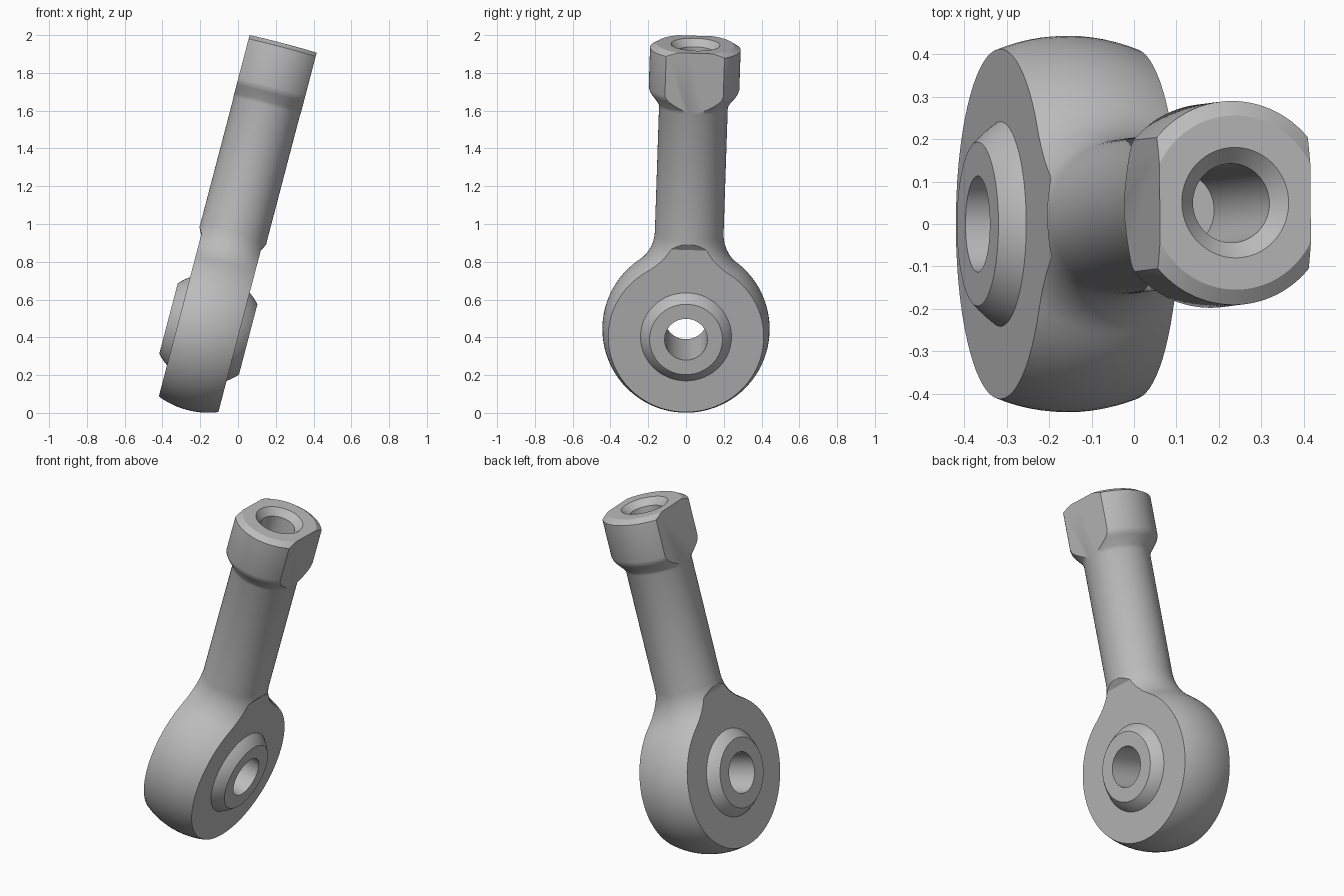
import bpy, bmesh
from math import sin, cos, pi, radians, sqrt, atan2
from mathutils import Matrix, Vector

old = bpy.data.objects.get("Cube")
if old:
    bpy.data.objects.remove(old, do_unlink=True)

# Main dimensions, measured from the eye centre
EYE_R, STEM_R, HEAD_R = 0.443, 0.182, 0.24
HALF_BODY, HALF_BALL, BALL_R, BORE_R = 0.163, 0.218, 0.291, 0.113
NECK, TOP = 0.53, 1.558
SEGMENTS = 96

# The whole part leans to its left and slightly back
POSE = (Matrix.Translation((-0.157, 0, 0.444))
        @ Matrix.Rotation(radians(14.7), 4, 'Y')
        @ Matrix.Rotation(radians(-1.85), 4, 'X'))

steel = bpy.data.materials.new("grey steel")
steel.use_nodes = True
steel.diffuse_color = (0.5, 0.5, 0.5, 1)
steel.node_tree.nodes["Principled BSDF"].inputs["Base Color"].default_value = (0.5, 0.5, 0.5, 1)


def finish(bm, name):
    bmesh.ops.recalc_face_normals(bm, faces=bm.faces)
    mesh = bpy.data.meshes.new(name)
    bm.to_mesh(mesh)
    bm.free()
    mesh.materials.append(steel)
    obj = bpy.data.objects.new(name, mesh)
    bpy.context.collection.objects.link(obj)
    obj.matrix_world = POSE
    return obj


def revolve(name, profile, closed=False, along_x=False):
    """Turn (radius, height) points around the z axis, or the x axis."""
    bm = bmesh.new()
    verts = [bm.verts.new((r, 0, h)) for r, h in profile]
    edges = [bm.edges.new(pair) for pair in zip(verts, verts[1:])]
    if closed:
        edges.append(bm.edges.new((verts[-1], verts[0])))
    bmesh.ops.spin(bm, geom=verts + edges, cent=(0, 0, 0), axis=(0, 0, 1),
                   angle=2 * pi, steps=SEGMENTS, use_duplicate=False)
    bmesh.ops.remove_doubles(bm, verts=bm.verts, dist=0.0001)
    if along_x:
        bmesh.ops.rotate(bm, verts=bm.verts, cent=(0, 0, 0),
                         matrix=Matrix.Rotation(pi / 2, 3, 'Y'))
    return finish(bm, name)


def prism(name, outline, side):
    """Extrude an (x, z) outline along y, on the given side of x."""
    bm = bmesh.new()
    face = bm.faces.new([bm.verts.new((side * x, -1, z)) for x, z in outline])
    out = bmesh.ops.extrude_face_region(bm, geom=[face])["geom"]
    bmesh.ops.translate(bm, vec=(0, 2, 0),
                        verts=[v for v in out if isinstance(v, bmesh.types.BMVert)])
    return finish(bm, name)


def cut(obj, cutter):
    bpy.context.view_layer.objects.active = obj
    mod = obj.modifiers.new("cut", 'BOOLEAN')
    mod.operation, mod.solver, mod.object = 'DIFFERENCE', 'EXACT', cutter
    bpy.ops.object.modifier_apply(modifier=mod.name)
    bpy.data.objects.remove(cutter, do_unlink=True)


def smooth(obj, angle):
    bpy.ops.object.select_all(action='DESELECT')
    obj.select_set(True)
    bpy.context.view_layer.objects.active = obj
    bpy.ops.object.shade_smooth_by_angle(angle=radians(angle))


# Profile of the round eye, flowing through a fillet into the stem
fillet = (EYE_R**2 - STEM_R**2 - NECK**2) / (2 * (STEM_R - EYE_R))
join = atan2(NECK, STEM_R + fillet)
profile = []
for i in range(33):
    a = -pi / 2 + (join + pi / 2) * i / 32
    profile.append((EYE_R * cos(a) if i else 0, EYE_R * sin(a)))
for i in range(1, 13):
    a = join * (1 - i / 12)
    profile.append((STEM_R + fillet - fillet * cos(a), NECK - fillet * sin(a)))
# Flared head, top chamfer, countersink and blind hole
profile += [(STEM_R, 1.22), (0.19, 1.24), (0.225, 1.285), (0.234, 1.3),
            (HEAD_R, 1.32), (HEAD_R, TOP - 0.022), (0.205, TOP), (0.13, TOP),
            (0.093, TOP - 0.037), (0.093, TOP - 0.55), (0, TOP - 0.55)]
body = revolve("rod_end_body", profile)

# Flat sides on the eye, ending in a slanted step, and wrench flats on the head
for side in (-1, 1):
    cut(body, prism("eye_cutter", [(HALF_BODY, -1), (1, -1), (1, 1.1), (0.6, 1.1),
                                   (0.185, 0.515), (HALF_BODY, 0.475)], side))
    cut(body, prism("flat_cutter", [(0.1835, 1.1), (1, 1.1), (1, 2), (0.1835, 2)], side))

# Seat for the ball
cut(body, revolve("seat_cutter", [(0, -0.5), (0.22, -0.5), (0.22, 0.5), (0, 0.5)],
                  along_x=True))
smooth(body, 26)

# Bearing ball with flat ends and a through bore
end = atan2(HALF_BALL, sqrt(BALL_R**2 - HALF_BALL**2))
arc = [end * (i / 12 - 1) for i in range(25)]
ball = revolve("bearing_ball",
               [(BORE_R, -HALF_BALL)] + [(BALL_R * cos(a), BALL_R * sin(a)) for a in arc]
               + [(BORE_R, HALF_BALL)], closed=True, along_x=True)
smooth(ball, 30)
